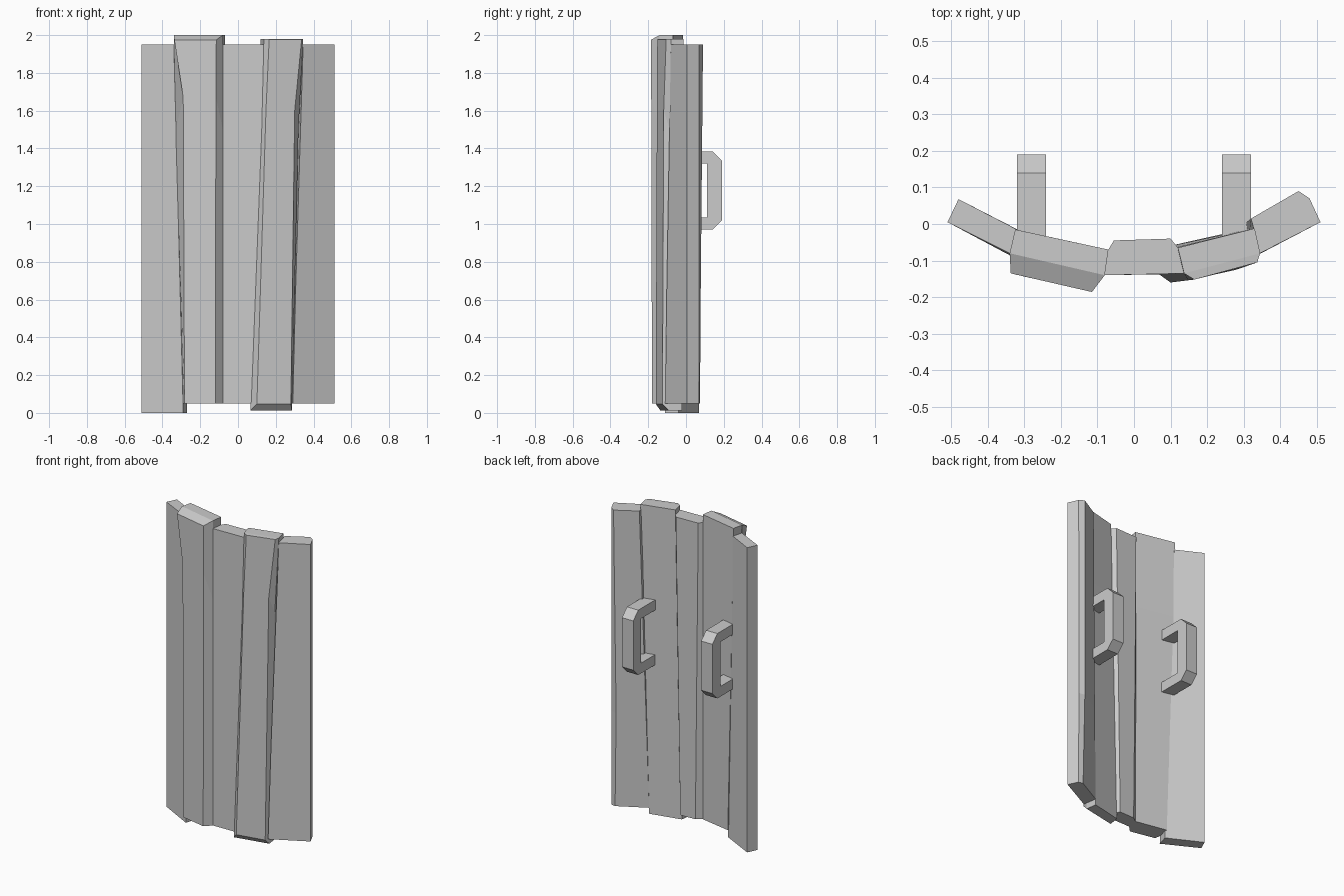
import bpy, bmesh


def build(name, rings, caps):
    """Loft closed rings of 3D points; caps lists index loops for the ends."""
    bm = bmesh.new()
    vs = [[bm.verts.new(p) for p in r] for r in rings]
    n = len(vs[0])
    for a, b in zip(vs, vs[1:]):
        for i in range(n):
            j = (i + 1) % n
            bm.faces.new((a[i], a[j], b[j], b[i]))
    for c in caps:
        bm.faces.new([vs[0][i] for i in reversed(c)])
        bm.faces.new([vs[-1][i] for i in c])
    bmesh.ops.recalc_face_normals(bm, faces=bm.faces)
    me = bpy.data.meshes.new(name)
    bm.to_mesh(me)
    bm.free()
    ob = bpy.data.objects.new(name, me)
    bpy.context.collection.objects.link(ob)
    return ob


def plank(name, sections, split=False):
    """Sections are (z, z of the front corners, xy outline).
    Split planks have two front corners last, sitting at their own height."""
    rings = []
    for z, zf, pts in sections:
        rings.append([(x, y, zf if split and i >= 4 else z)
                      for i, (x, y) in enumerate(pts)])
    n = len(rings[0])
    build(name, rings, [(0, 1, 2, 3), (3, 4, 5, 0)] if split else [tuple(range(n))])


# outer left board
plank("outer_left_plank", [
    (0, 0, [(-.51, .005), (-.48, .068), (-.27, -.04), (-.29, -.112)]),
    (1.95, 1.95, [(-.51, .005), (-.48, .068), (-.32, -.015), (-.34, -.08)])])

# raised left board with sloping top and chamfered front edges
plank("inner_left_plank", [
    (.05, .05, [(-.29, -.105), (-.275, -.03), (-.07, -.07), (-.08, -.14), (-.12, -.18), (-.283, -.146)]),
    (1.5, 1.67, [(-.33, -.085), (-.315, -.017), (-.07, -.07), (-.08, -.14), (-.117, -.184), (-.29, -.146)]),
    (2.0, 1.975, [(-.34, -.08), (-.325, -.015), (-.07, -.07), (-.08, -.14), (-.115, -.186), (-.337, -.135)])], True)

# centre board, bevelled at the back
plank("centre_plank", [
    (.05, .05, [(-.08, -.14), (-.07, -.07), (-.035, -.045), (.07, -.042), (.08, -.065), (.1, -.137)]),
    (1.95, 1.95, [(-.08, -.14), (-.07, -.07), (-.055, -.045), (.1, -.04), (.12, -.065), (.14, -.135)])])

# slanted right board with a bevelled foot
plank("inner_right_plank", [
    (.012, .047, [(.065, -.135), (.075, -.065), (.275, -.02), (.285, -.09), (.28, -.125), (.1, -.16)]),
    (1.5, 1.6, [(.125, -.135), (.11, -.065), (.317, -.014), (.32, -.085), (.3, -.118), (.148, -.154)]),
    (1.98, 1.978, [(.137, -.135), (.12, -.065), (.33, -.012), (.345, -.08), (.337, -.105), (.165, -.152)])], True)

# outer right board
plank("outer_right_plank", [
    (.05, .05, [(.51, .005), (.29, -.11), (.275, -.02), (.45, .074), (.48, .068)]),
    (.65, .65, [(.51, .005), (.305, -.102), (.29, -.01), (.44, .078), (.478, .07)]),
    (1.95, 1.95, [(.51, .005), (.345, -.08), (.32, .015), (.45, .09), (.48, .07)])])

# pair of grip handles on the back
grip = [(-.05, .97), (.14, .97), (.19, 1.02), (.19, 1.335), (.14, 1.385),
        (-.05, 1.385), (-.05, 1.32), (.11, 1.32), (.11, 1.035), (-.05, 1.035)]
for side, s in (("left", -1), ("right", 1)):
    build(side + "_handle",
          [[(s * x, y, z) for y, z in grip] for x in (.24, .32)],
          [(0, 1, 8, 9), (1, 2, 8), (2, 3, 7, 8), (3, 4, 7), (4, 5, 6, 7)])
